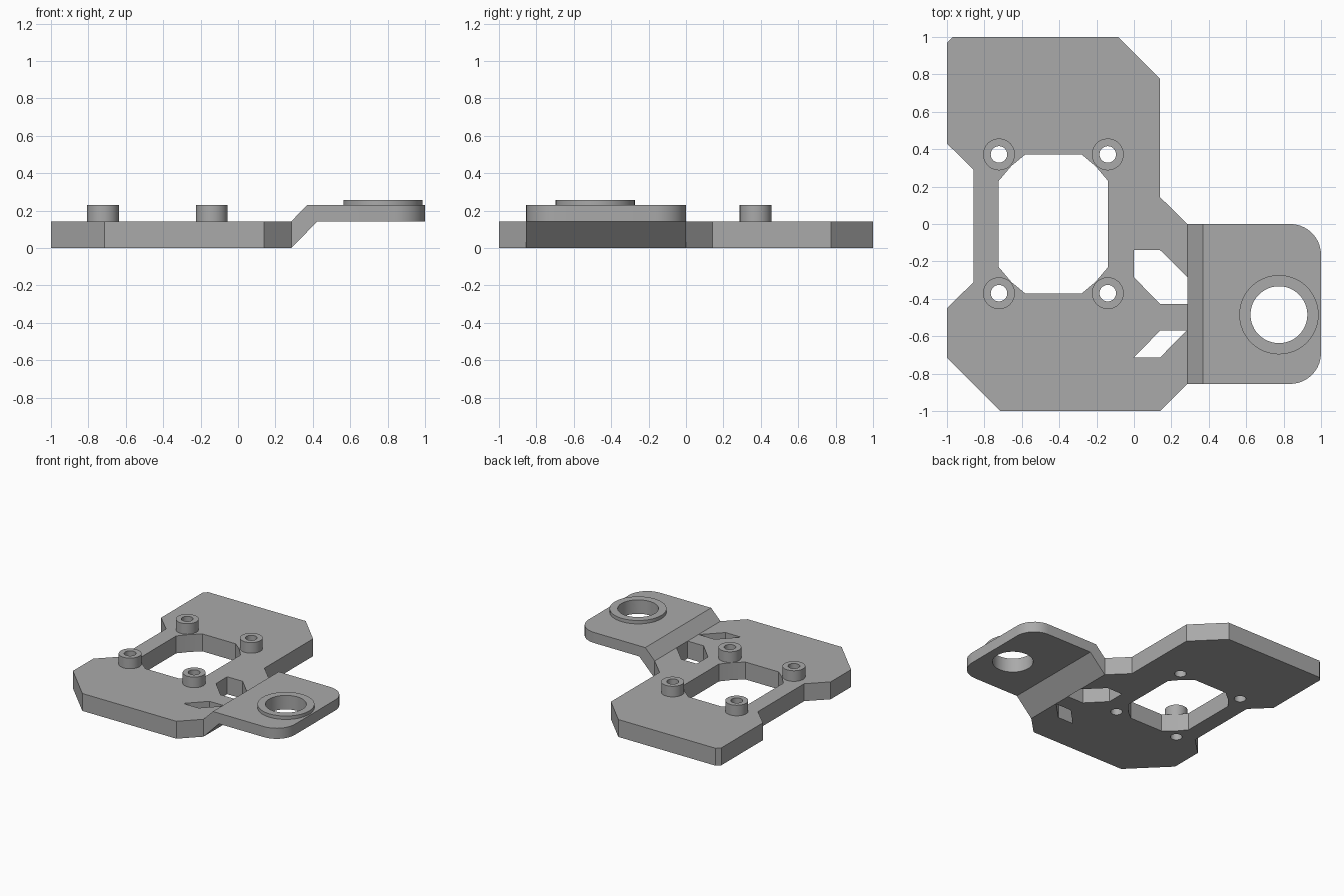
import bpy, bmesh, math

cube = bpy.data.objects.get("Cube")
if cube:
    bpy.data.objects.remove(cube, do_unlink=True)

PLATE_TOP, ARM_TOP, RING_TOP = 0.143, 0.23, 0.258
EDGE = 0.285                      # where the plate meets the bent arm
RING_X, RING_Y, RING_HOLE = 0.775, -0.485, 0.152
POST_HOLE = 0.044

grey = bpy.data.materials.new("mid grey")
grey.use_nodes = True
grey.diffuse_color = (0.4, 0.4, 0.4, 1)
grey.node_tree.nodes["Principled BSDF"].inputs["Base Color"].default_value = (0.4, 0.4, 0.4, 1)


def circle(x, y, r, n=48):
    return [(x + r * math.cos(math.tau * i / n), y + r * math.sin(math.tau * i / n))
            for i in range(n)]


def add_object(name, bm):
    bmesh.ops.recalc_face_normals(bm, faces=bm.faces)
    mesh = bpy.data.meshes.new(name)
    bm.to_mesh(mesh)
    bm.free()
    mesh.materials.append(grey)
    obj = bpy.data.objects.new(name, mesh)
    bpy.context.collection.objects.link(obj)
    return obj


def smooth(obj):
    bpy.ops.object.select_all(action='DESELECT')
    obj.select_set(True)
    bpy.context.view_layer.objects.active = obj
    bpy.ops.object.shade_smooth_by_angle(angle=math.radians(30))


def slab(name, loops, z0, z1):
    """Extrude an outline with holes from z0 to z1."""
    bm = bmesh.new()
    edges = []
    for loop in loops:
        vs = [bm.verts.new((x, y, z0)) for x, y in loop]
        edges += [bm.edges.new((vs[i - 1], vs[i])) for i in range(len(vs))]
    bmesh.ops.triangle_fill(bm, use_beauty=True, edges=edges)
    bmesh.ops.dissolve_limit(bm, angle_limit=0.01, verts=[], edges=bm.edges[:])
    top = bmesh.ops.extrude_face_region(bm, geom=bm.faces[:], use_keep_orig=True)
    verts = [g for g in top["geom"] if isinstance(g, bmesh.types.BMVert)]
    bmesh.ops.translate(bm, vec=(0, 0, z1 - z0), verts=verts)
    obj = add_object(name, bm)
    smooth(obj)
    return obj


# Base plate: outline with a notch beside the arm, window, slot and screw holes
outline = [(-1, 0.97), (-0.97, 1), (-0.085, 1), (0.14, 0.775), (0.14, 0.143),
           (EDGE, 0), (EDGE, -0.285), (0.14, -0.14), (0, -0.14), (0, -0.285),
           (0.14, -0.428), (EDGE, -0.428), (EDGE, -0.855), (0.14, -1),
           (-0.715, -1), (-1, -0.715), (-1, -0.45), (-0.857, -0.31),
           (-0.857, 0.29), (-1, 0.43)]
slot = [(EDGE - 0.003, -0.57), (0.14, -0.57), (0, -0.713), (0.14, -0.713)]
corner = [(0.293, 0.23), (0.225, 0.31), (0.15, 0.372)]
window = []
for sx, sy in ((1, 1), (-1, 1), (-1, -1), (1, -1)):
    points = corner if sx * sy > 0 else corner[::-1]
    window += [(-0.431 + sx * x, sy * y) for x, y in points]
posts = [(x, y) for x in (-0.722, -0.14) for y in (-0.37, 0.372)]
slab("base_plate",
     [outline, slot, window] + [circle(x, y, POST_HOLE) for x, y in posts],
     0, PLATE_TOP)

# Hollow screw posts
for i, (x, y) in enumerate(posts):
    slab(f"screw_post_{i + 1}", [circle(x, y, 0.085), circle(x, y, POST_HOLE)],
         PLATE_TOP, ARM_TOP)

# Bent arm: side profile swept in y, outer corners rounded
profile = [(EDGE, 0), (0.425, PLATE_TOP), (1, PLATE_TOP), (1, ARM_TOP),
           (0.37, ARM_TOP), (EDGE, PLATE_TOP)]
bm = bmesh.new()
face = bm.faces.new([bm.verts.new((x, -0.855, z)) for x, z in profile])
side = bmesh.ops.extrude_face_region(bm, geom=[face], use_keep_orig=True)
bmesh.ops.translate(bm, vec=(0, 0.855, 0),
                    verts=[g for g in side["geom"] if isinstance(g, bmesh.types.BMVert)])
corners = [e for e in bm.edges
           if all(v.co.x > 0.99 for v in e.verts)
           and abs(e.verts[0].co.y - e.verts[1].co.y) < 0.01]
bmesh.ops.bevel(bm, geom=corners, offset=0.165, segments=10, profile=0.5,
                affect='EDGES')
arm = add_object("bent_arm", bm)

# Round hole through the arm
cutter = slab("arm_hole_cutter", [circle(RING_X, RING_Y, RING_HOLE)], 0, 0.5)
cutter.hide_render = True
cut = arm.modifiers.new("hole", 'BOOLEAN')
cut.operation = 'DIFFERENCE'
cut.solver = 'EXACT'
cut.object = cutter
bpy.ops.object.select_all(action='DESELECT')
arm.select_set(True)
bpy.context.view_layer.objects.active = arm
bpy.ops.object.modifier_apply(modifier=cut.name)
bpy.data.objects.remove(cutter, do_unlink=True)
smooth(arm)

# Raised ring around the arm hole
slab("raised_ring", [circle(RING_X, RING_Y, 0.212), circle(RING_X, RING_Y, RING_HOLE)],
     ARM_TOP, RING_TOP)
